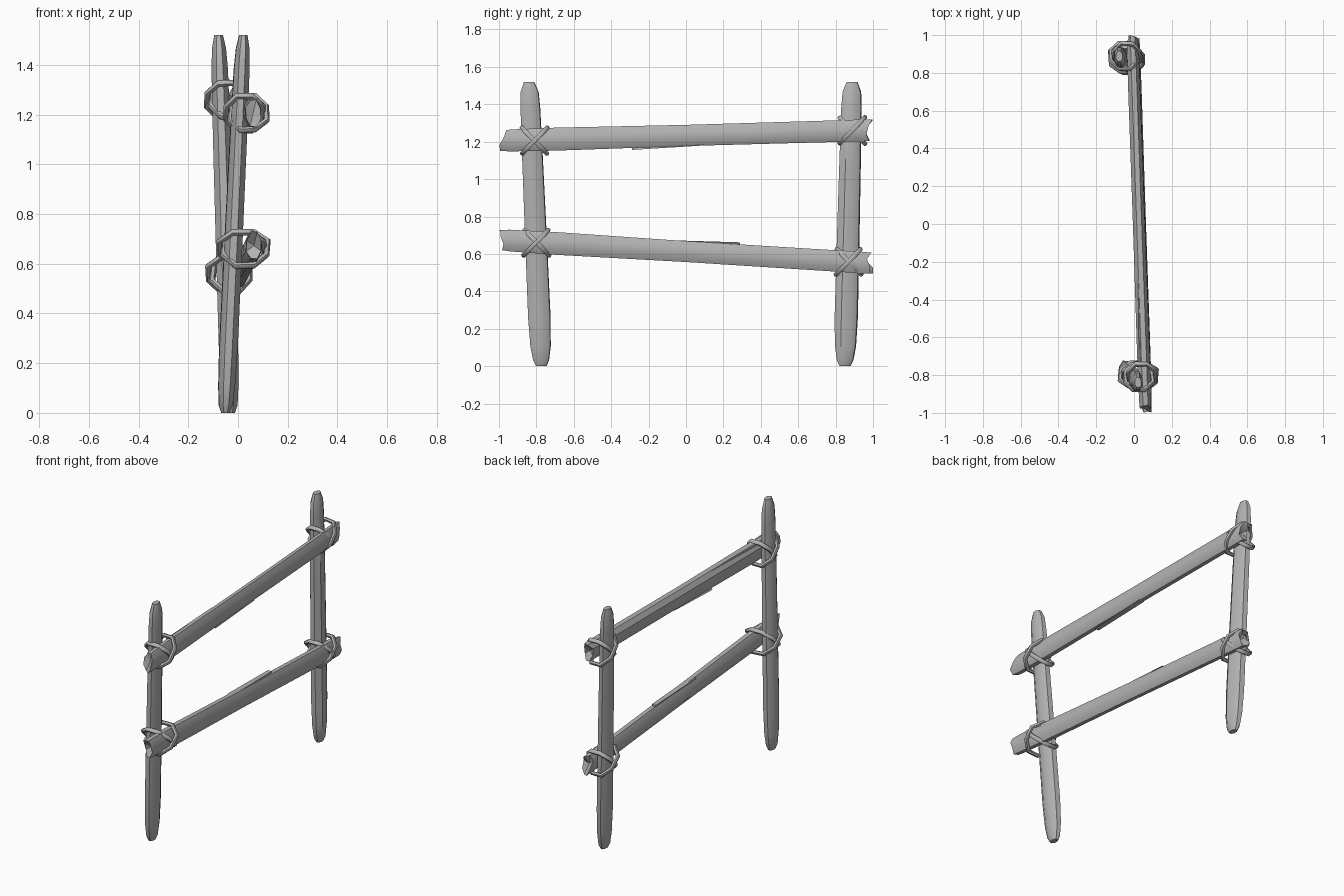
import bpy, bmesh, math, random
from mathutils import Vector

random.seed(4)
cube = bpy.data.objects.get("Cube")
if cube:
    bpy.data.objects.remove(cube)

grey = bpy.data.materials.new("weathered_grey")
grey.use_nodes = True
GREY = (0.45, 0.45, 0.45, 1)
grey.diffuse_color = GREY
grey.node_tree.nodes["Principled BSDF"].inputs["Base Color"].default_value = GREY


def finish(name, bm, angle):
    bmesh.ops.recalc_face_normals(bm, faces=bm.faces)
    mesh = bpy.data.meshes.new(name)
    bm.to_mesh(mesh)
    bm.free()
    mesh.materials.append(grey)
    obj = bpy.data.objects.new(name, mesh)
    bpy.context.collection.objects.link(obj)
    bpy.ops.object.select_all(action='DESELECT')
    obj.select_set(True)
    bpy.context.view_layer.objects.active = obj
    bpy.ops.object.shade_smooth_by_angle(angle=math.radians(angle))
    return obj


def log(name, start, end, wide, profile, jag=0.0, sides=8):
    """Loft an uneven faceted section; profile rows are (t, wide scale, x scale)."""
    start, end = Vector(start), Vector(end)
    axis = (end - start).normalized()
    wide = Vector(wide)
    bumps = [random.uniform(0.95, 1.06) for _ in range(sides)]
    bm = bmesh.new()
    rings = []
    for row, (t, su, sx) in enumerate(profile):
        tip = -1 if row == 0 else 1 if row == len(profile) - 1 else 0
        ring = []
        for i in range(sides):
            a = math.tau * (i + 0.5) / sides
            p = start.lerp(end, t) + wide * (math.cos(a) * su * bumps[i])
            p.x += math.sin(a) * sx * bumps[i]
            # splintered ends reach unevenly along the grain
            p -= axis * tip * jag * random.random()
            ring.append(bm.verts.new(p))
        rings.append(ring)
    for a, b in zip(rings, rings[1:]):
        for i in range(sides):
            j = (i + 1) % sides
            bm.faces.new((a[i], a[j], b[j], b[i]))
    for ring, way in ((rings[0], 1), (rings[-1], -1)):
        mid = sum((v.co for v in ring), Vector()) / sides
        hub = bm.verts.new(mid + axis * way * jag * 0.6)
        for i in range(sides):
            bm.faces.new((ring[i], ring[(i + 1) % sides], hub))
    return finish(name, bm, 35)


# Posts: rounded tips, thicker near the ground
post_profile = [(0, 0.03, 0.018), (0.02, 0.046, 0.03), (0.07, 0.059, 0.036),
                (0.17, 0.065, 0.04), (0.45, 0.063, 0.039), (0.72, 0.06, 0.037),
                (0.91, 0.057, 0.034), (0.965, 0.052, 0.029), (1, 0.03, 0.018)]
log("front_post", (-0.05, -0.775, 0), (0.022, -0.84, 1.52), (0, 1, 0), post_profile)
log("back_post", (-0.03, 0.85, 0), (-0.078, 0.888, 1.52), (0, 1, 0), post_profile)

# Rails: broken, splintered ends
rail_profile = [(0, 0.056, 0.032), (0.03, 0.06, 0.034), (0.15, 0.063, 0.036),
                (0.5, 0.058, 0.034), (0.85, 0.059, 0.034), (0.97, 0.06, 0.033),
                (1, 0.058, 0.03)]
log("upper_rail", (0.062, -1, 1.205), (-0.008, 1, 1.262), (0, 0, 1), rail_profile, 0.04)
log("lower_rail", (0.065, -1, 0.675), (0.0, 1, 0.55), (0, 0, 1), rail_profile, 0.05)


# Splinters peeling off the rails
def splinter(name, root, tip, drop):
    root, tip = Vector(root), Vector(tip)
    bm = bmesh.new()
    base = [bm.verts.new(root + Vector((dx, 0, dz)))
            for dx, dz in ((-0.018, 0), (0.018, 0), (0, -drop))]
    far = [bm.verts.new(tip + Vector((dx, 0, dz)))
           for dx, dz in ((-0.014, 0), (0.014, 0), (0, -drop))]
    for i in range(3):
        j = (i + 1) % 3
        bm.faces.new((base[i], base[j], far[j], far[i]))
    bm.faces.new(base)
    bm.faces.new(far)
    finish(name, bm, 30)


splinter("upper_rail_low_splinter", (0.025, 0.1, 1.18), (0.035, -0.29, 1.156), -0.02)
splinter("upper_rail_top_splinter", (0.045, -0.75, 1.262), (0.035, -0.29, 1.278), 0.02)
splinter("lower_rail_splinter", (0.03, -0.12, 0.674), (0.018, 0.29, 0.662), 0.03)


# Rope lashings: two crossed diagonal loops round every joint
def rope_loop(name, centre, half_x, half_d, slant, sides=8, radius=0.0135):
    path = []
    for i in range(sides):
        a = math.tau * (i + 0.5) / sides
        grow = random.uniform(0.94, 1.07)
        d = math.cos(a) * half_d * grow
        x = math.sin(a) * half_x * grow + slant * 0.007
        path.append(Vector(centre) + Vector((x, slant * d * 0.7, d * 0.72)))
    bm = bmesh.new()
    rings = []
    normal = Vector((0, -0.72, slant * 0.7)).normalized()
    for i, p in enumerate(path):
        along = (path[(i + 1) % sides] - path[i - 1]).normalized()
        out = along.cross(normal).normalized()
        rings.append([bm.verts.new(p + radius * (out * math.cos(k * math.tau / 6)
                                                 + normal * math.sin(k * math.tau / 6)))
                      for k in range(6)])
    for i in range(sides):
        a, b = rings[i], rings[(i + 1) % sides]
        for k in range(6):
            m = (k + 1) % 6
            bm.faces.new((a[k], a[m], b[m], b[k]))
    finish(name, bm, 60)


joints = {
    "front_upper": ((0.033, -0.81, 1.205), 0.075),
    "front_lower": ((0.022, -0.8, 0.662), 0.092),
    "back_upper": ((-0.043, 0.888, 1.26), 0.076),
    "back_lower": ((-0.034, 0.87, 0.56), 0.08),
}
for joint, (centre, half_x) in joints.items():
    for label, slant in (("rising", 1), ("falling", -1)):
        rope_loop(f"{joint}_{label}_rope", centre, half_x, 0.1, slant)
